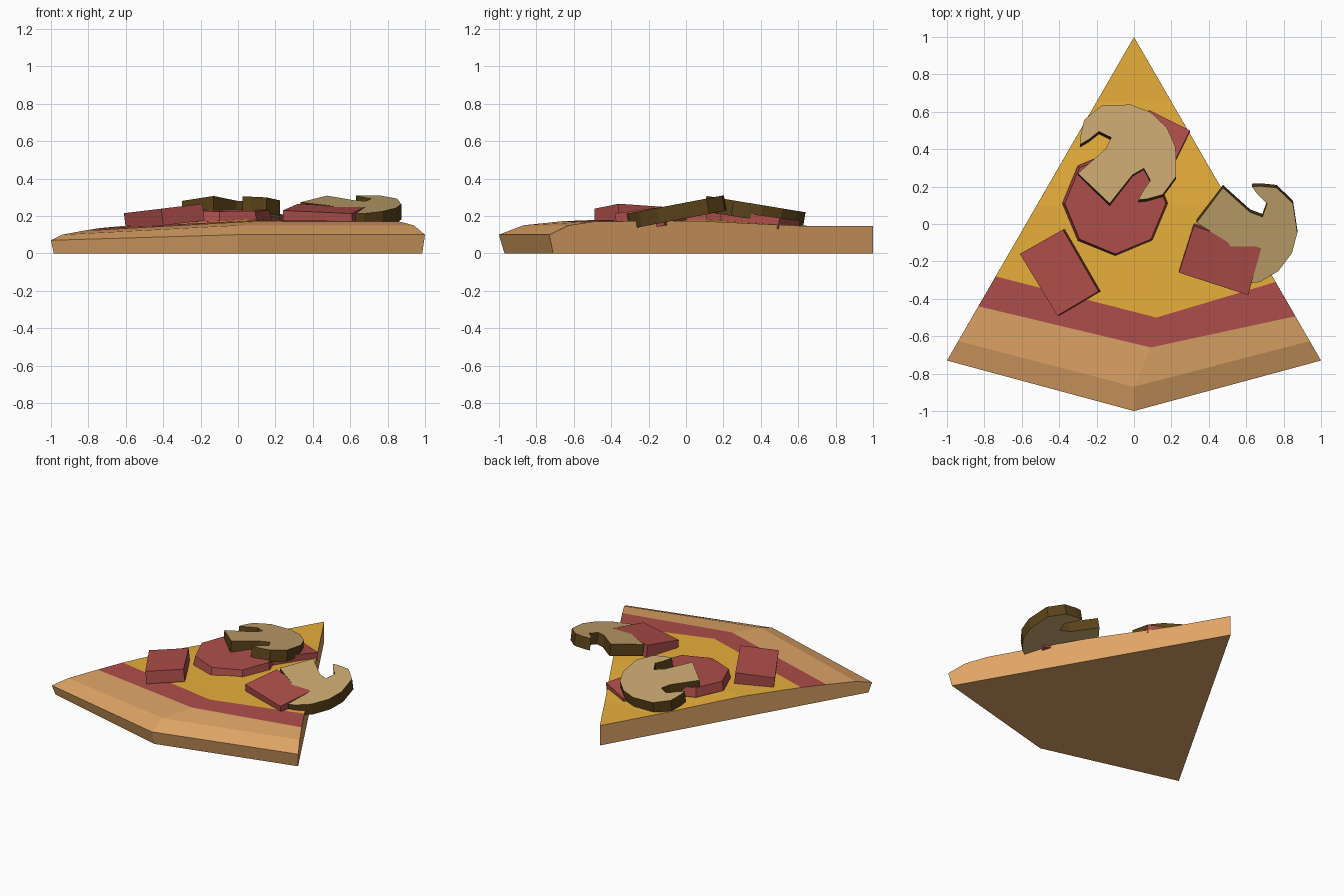
import bpy, bmesh, math
from mathutils import Vector

if "Cube" in bpy.data.objects:
    bpy.data.objects.remove(bpy.data.objects["Cube"])


def material(name, r, g, b):
    def lin(c):
        c /= 255
        return c / 12.92 if c <= 0.04045 else ((c + 0.055) / 1.055) ** 2.4
    m = bpy.data.materials.new(name)
    m.diffuse_color = (lin(r), lin(g), lin(b), 1)
    m.use_nodes = True
    m.node_tree.nodes["Principled BSDF"].inputs["Base Color"].default_value = m.diffuse_color
    return m


crust = material("baked crust", 225, 166, 103)
sauce = material("sauce red", 174, 78, 74)
cheese = material("cheese yellow", 233, 176, 59)
flesh = material("mushroom flesh", 198, 166, 110)
skin = material("mushroom skin", 90, 66, 24)


def finish(name, bm, mats):
    bmesh.ops.recalc_face_normals(bm, faces=bm.faces[:])
    me = bpy.data.meshes.new(name)
    bm.to_mesh(me)
    bm.free()
    for m in mats:
        me.materials.append(m)
    ob = bpy.data.objects.new(name, me)
    bpy.context.collection.objects.link(ob)
    return ob


def slab(name, outline, base, slope, thick, mats, flare=1.0):
    """Flat outline laid on a tilted plane; side faces take the last material."""
    n = Vector((-slope[0], -slope[1], 1)).normalized()
    top = [Vector((x, y, base + slope[0] * x + slope[1] * y)) for x, y in outline]
    mid = sum(top, Vector()) / len(top)
    bm = bmesh.new()
    tv = [bm.verts.new(p) for p in top]
    bv = [bm.verts.new(mid + (p - mid) * flare - n * thick) for p in top]
    bm.faces.new(tv)
    bm.faces.new(bv[::-1])
    for i in range(len(tv)):
        j = (i + 1) % len(tv)
        f = bm.faces.new((tv[i], bv[i], bv[j], tv[j]))
        f.material_index = len(mats) - 1
    return finish(name, bm, mats)


# Slice: rows of left, middle, right points from the underside rim to the tip
rows = [
    [(-0.985, -0.71, 0), (0, -0.97, 0), (0.985, -0.71, 0)],
    [(-1, -0.73, 0.07), (0, -1, 0.10), (1, -0.73, 0.10)],
    [(-0.94, -0.626, 0.10), (0, -0.87, 0.15), (0.94, -0.626, 0.15)],
    [(-0.832, -0.44, 0.12), (0.09, -0.66, 0.172), (0.863, -0.493, 0.17)],
    [(-0.74, -0.28, 0.135), (0.12, -0.50, 0.178), (0.757, -0.31, 0.172)],
    [(-0.52, 0.10, 0.155), (0.0, 0.10, 0.183), (0.52, 0.10, 0.172)],
    [(-0.20, 0.654, 0.145), (0, 0.654, 0.147), (0.20, 0.654, 0.145)],
]
row_mat = [0, 0, 0, 1, 2, 2]
bm = bmesh.new()
grid = [[bm.verts.new(p) for p in r] for r in rows]
tip, tip_low = bm.verts.new((0, 1, 0.145)), bm.verts.new((0, 1, 0))
for a, b, m in zip(grid, grid[1:], row_mat):
    for i in range(2):
        bm.faces.new((a[i], a[i + 1], b[i + 1], b[i])).material_index = m
for i in range(2):
    bm.faces.new((grid[-1][i], grid[-1][i + 1], tip)).material_index = 2
for side in (0, 2):
    bm.faces.new([r[side] for r in grid] + [tip, tip_low])
bm.faces.new(grid[0] + [tip_low])
finish("pizza_slice", bm, [crust, sauce, cheese])

# Round pepperoni
octagon = [(-0.1 + 0.27 * math.cos(k * math.pi / 4), 0.11 + 0.27 * math.sin(k * math.pi / 4))
           for k in range(8)]
slab("round_topping", octagon, 0.228, (0, 0.02), 0.065, [sauce], 1.05)

# Square-cut pieces
slab("left_chunk", [(-0.61, -0.16), (-0.41, -0.49), (-0.19, -0.36), (-0.38, -0.03)],
     0.288, (0.12, 0.0), 0.09, [sauce])
slab("right_chunk", [(0.24, -0.26), (0.61, -0.38), (0.68, -0.13), (0.32, -0.01)],
     0.266, (0.0, 0.14), 0.1, [sauce])
slab("back_chunk", [(0.08, 0.61), (-0.09, 0.27), (0.13, 0.16), (0.30, 0.50)],
     0.26, (0.0, -0.14), 0.06, [sauce])

# Mushroom slices: mirrored half profile (along axis, across axis)
half = [(0, .117), (.195, .10), (.262, .12), (.24, .19), (.17, .20), (.12, .215),
        (.155, .245), (.23, .29), (.35, .275), (.462, .165), (.505, .06)]
profile = half + [(u, -v) for u, v in reversed(half)]


def mushroom(name, ox, oy, angle, base, slope):
    c, s = math.cos(angle), math.sin(angle)
    pts = [(ox + u * c - v * s, oy + u * s + v * c) for u, v in profile]
    slab(name, pts, base, slope, 0.083, [flesh, skin])


mushroom("back_mushroom", -0.215, 0.19, math.radians(46.5), 0.325, (0, -0.165))
mushroom("right_mushroom", 0.405, 0.10, math.radians(-37), 0.272, (0, 0.19))
